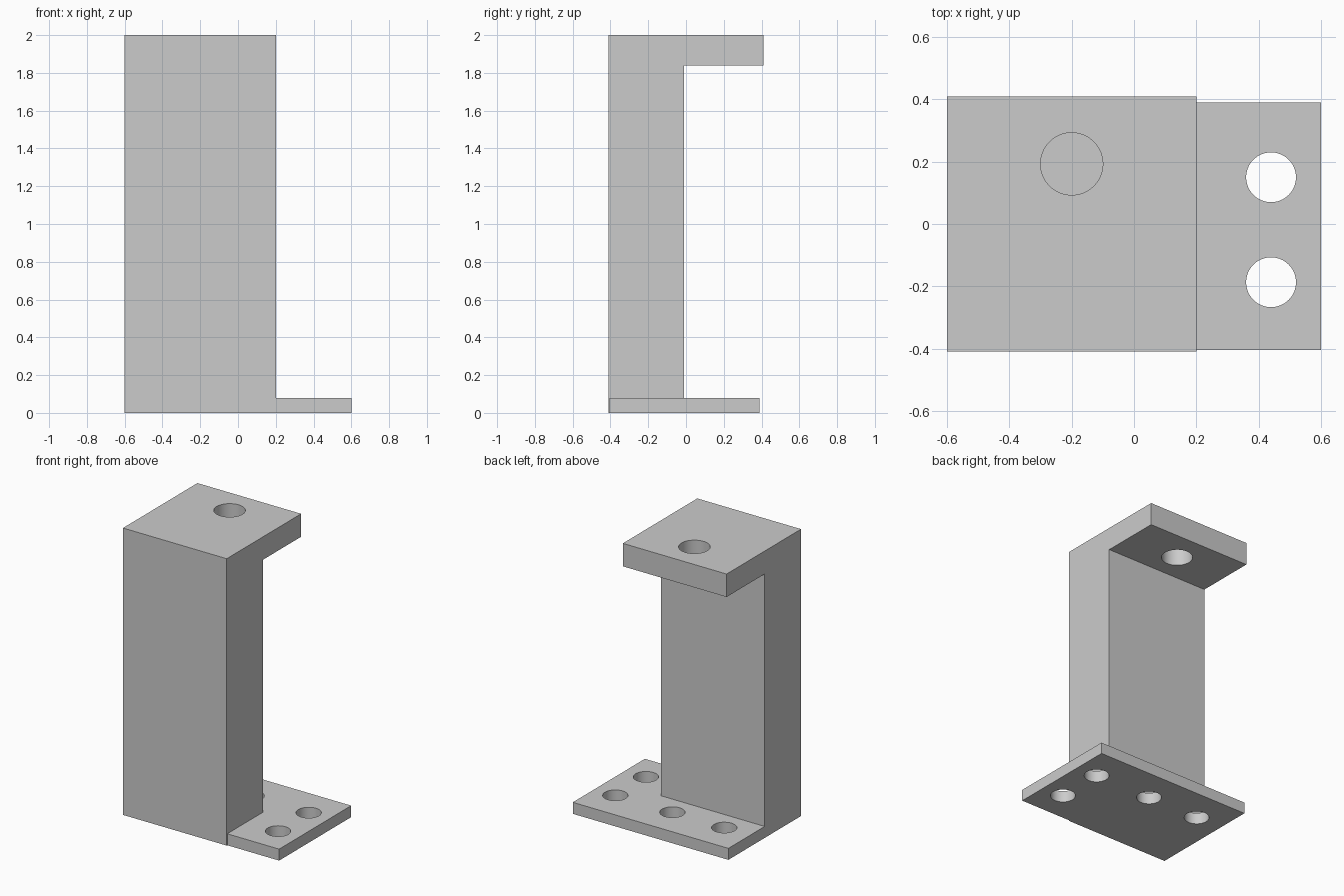
import bpy
import bmesh
from math import radians

default = bpy.data.objects.get("Cube")
if default:
    bpy.data.objects.remove(default, do_unlink=True)

grey = bpy.data.materials.new("plain_grey")
grey.use_nodes = True
COLOUR = (0.6, 0.6, 0.6, 1)
grey.diffuse_color = COLOUR
grey.node_tree.nodes["Principled BSDF"].inputs["Base Color"].default_value = COLOUR


def extrude_profile(name, points, offset):
    """Solid made by sweeping a flat outline along an offset."""
    bm = bmesh.new()
    face = bm.faces.new([bm.verts.new(p) for p in points])
    swept = bmesh.ops.extrude_face_region(bm, geom=[face])["geom"]
    verts = [v for v in swept if isinstance(v, bmesh.types.BMVert)]
    bmesh.ops.translate(bm, verts=verts, vec=offset)
    bmesh.ops.recalc_face_normals(bm, faces=bm.faces)
    mesh = bpy.data.meshes.new(name)
    bm.to_mesh(mesh)
    bm.free()
    mesh.materials.append(grey)
    obj = bpy.data.objects.new(name, mesh)
    bpy.context.collection.objects.link(obj)
    return obj


def drill(obj, x, y, z, radius):
    """Cut a round vertical hole through a part."""
    bpy.ops.mesh.primitive_cylinder_add(vertices=64, radius=radius, depth=0.4, location=(x, y, z))
    cutter = bpy.context.object
    cutter.name = "hole_cutter"
    cutter.hide_render = True
    cutter.data.materials.append(grey)
    mod = obj.modifiers.new("hole", "BOOLEAN")
    mod.operation = "DIFFERENCE"
    mod.solver = "EXACT"
    mod.object = cutter
    bpy.ops.object.select_all(action="DESELECT")
    bpy.context.view_layer.objects.active = obj
    obj.select_set(True)
    bpy.ops.object.modifier_apply(modifier=mod.name)
    bpy.data.objects.remove(cutter, do_unlink=True)


# Upright column with the top flange, one L-shaped section swept across
LEFT, RIGHT = -0.6, 0.2
section = [(-0.41, 0), (-0.01, 0), (-0.01, 1.84), (0.41, 1.84), (0.41, 2), (-0.41, 2)]
upright = extrude_profile("upright_with_flange", [(LEFT, y, z) for y, z in section],
                          (RIGHT - LEFT, 0, 0))
drill(upright, -0.2, 0.193, 1.92, 0.1)

# Base plate with four mounting holes
outline = [(-0.6, -0.404), (0.6, -0.404), (0.6, 0.39), (-0.6, 0.39)]
base = extrude_profile("base_plate", [(x, y, 0) for x, y in outline], (0, 0, 0.08))
for hx, hy in [(0.44, 0.15), (0.44, -0.187), (0.0, 0.15), (-0.4, 0.15)]:
    drill(base, hx, hy, 0.04, 0.08)

# Smooth hole walls, crisp edges
for part in (upright, base):
    bpy.ops.object.select_all(action="DESELECT")
    part.select_set(True)
    bpy.context.view_layer.objects.active = part
    bpy.ops.object.shade_smooth_by_angle(angle=radians(30))
